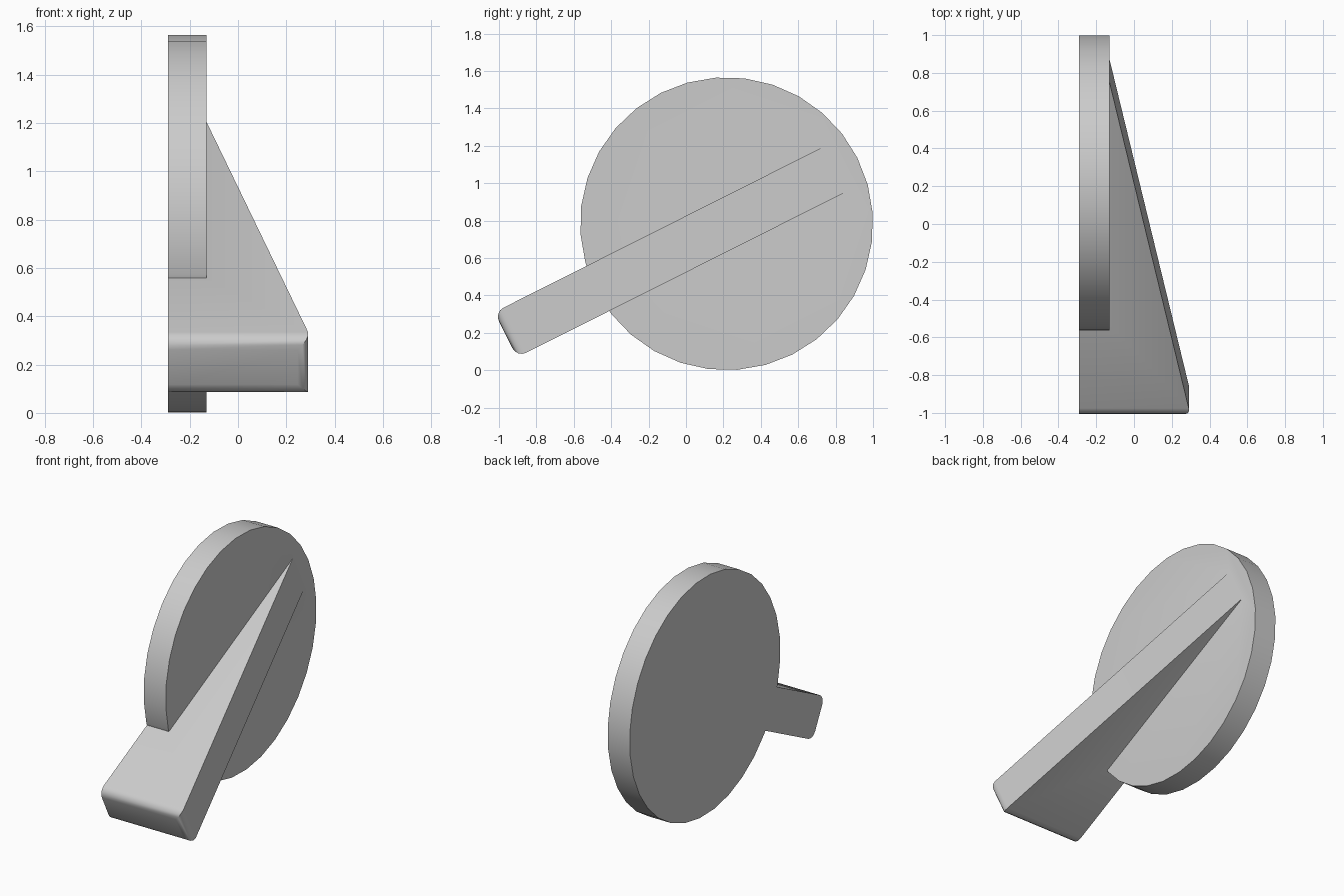
import bpy, bmesh, math
from mathutils import Matrix, Vector

if "Cube" in bpy.data.objects:
    bpy.data.objects.remove(bpy.data.objects["Cube"])

TILT = math.radians(26.7)
X_BACK, X_FRONT = -0.29, -0.13
# local frame: X stays X, Y runs along the lever, Z across it; origin at disc centre
PLACE = Matrix.Translation((0, 0.217, 0.783)) @ Matrix.Rotation(TILT, 4, 'X')


def prism(name, points, sweep, bevel=None):
    """Extrude a closed outline along sweep; optionally round chosen edges."""
    bm = bmesh.new()
    face = bm.faces.new([bm.verts.new(p) for p in points])
    ext = bmesh.ops.extrude_face_region(bm, geom=[face])
    verts = [v for v in ext["geom"] if isinstance(v, bmesh.types.BMVert)]
    bmesh.ops.translate(bm, verts=verts, vec=Vector(sweep))
    bmesh.ops.recalc_face_normals(bm, faces=bm.faces)
    if bevel:
        edges = [e for e in bm.edges if bevel(e)]
        bmesh.ops.bevel(bm, geom=edges, offset=0.055, offset_type='OFFSET',
                        segments=4, profile=0.5, affect='EDGES')
    bm.transform(PLACE)
    mesh = bpy.data.meshes.new(name)
    bm.to_mesh(mesh)
    bm.free()
    obj = bpy.data.objects.new(name, mesh)
    bpy.context.collection.objects.link(obj)
    return obj


# 32-sided disc
R, N = 0.783, 32
ring = [(X_BACK, R * math.cos(2 * math.pi * i / N), R * math.sin(2 * math.pi * i / N))
        for i in range(N)]
disc = prism("disc_handle", ring, (X_FRONT - X_BACK, 0, 0))

# tapered lever: wedge with a rounded outer end
END, W = -1.322, 0.135
profile = [(X_BACK, END), (0.302, END), (-0.14, 0.713), (X_BACK, 0.713)]


def end_edge(e):
    on_end = all(abs(v.co.y - END) < 1e-4 for v in e.verts)
    return on_end and any(v.co.x > 0 for v in e.verts)


lever = prism("lever", [(x, y, -W) for x, y in profile], (0, 0, 2 * W), end_edge)

# fuse the lever into the disc
mod = disc.modifiers.new("fuse", 'BOOLEAN')
mod.operation = 'UNION'
mod.solver = 'EXACT'
mod.object = lever
bpy.context.view_layer.objects.active = disc
disc.select_set(True)
bpy.ops.object.modifier_apply(modifier=mod.name)
bpy.data.objects.remove(lever)
bpy.ops.object.shade_smooth_by_angle(angle=math.radians(30))
